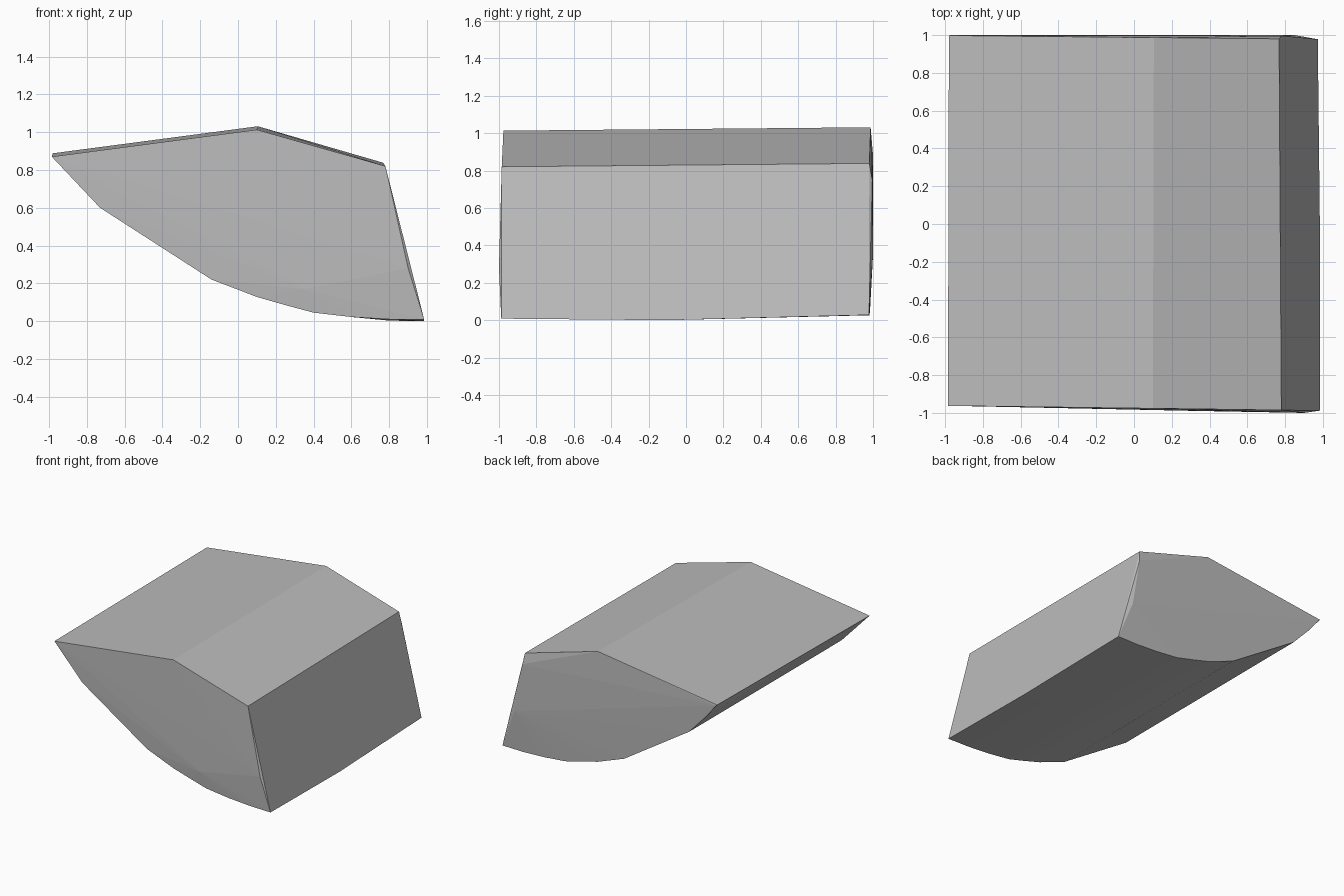
import bpy, bmesh

if "Cube" in bpy.data.objects:
    bpy.data.objects.remove(bpy.data.objects["Cube"])

# Front outline (x, z): two roof slopes, steep right side, curved underside
outline = [(-0.985, 0.87), (0.1, 1.013), (0.78, 0.82), (0.985, 0.008),
           (0.8, 0.01), (0.6, 0.022), (0.4, 0.045), (0.25, 0.085), (0.1, 0.128),
           (-0.14, 0.22), (-0.73, 0.60), (-0.88, 0.76)]


def front_y(x):
    return -0.975 - 0.013 * x


def back_y(x):
    return 0.988 - 0.01 * x


points = []
for x, z in outline:
    points.append((x, front_y(x), z))
    # the back end is lifted slightly and is a touch narrower
    lift = 0.018 if z > 0.8 else 0.02 * max(0, x)
    points.append((x - 0.012 if x > 0.7 else x + 0.005, back_y(x), z + lift))

# Slight bulges: end faces, and the lowest edge at mid length
points += [(0.9, -1.0, 0.28), (0.35, -0.99, 0.17),
           (0.85, 1.0, 0.35), (0.78, 0.996, 0.75), (-0.97, 1.0, 0.88),
           (0.985, -0.1, 0.0), (0.8, -0.1, 0.003)]

# Faceted stone block
bm = bmesh.new()
for p in points:
    bm.verts.new(p)
hull = bmesh.ops.convex_hull(bm, input=bm.verts)
unused = set(hull["geom_interior"]) | set(hull["geom_unused"])
bmesh.ops.delete(bm, geom=[v for v in unused if isinstance(v, bmesh.types.BMVert)],
                 context='VERTS')
bmesh.ops.recalc_face_normals(bm, faces=bm.faces)
mesh = bpy.data.meshes.new("stone_block")
bm.to_mesh(mesh)
bm.free()

grey = bpy.data.materials.new("stone grey")
grey.diffuse_color = (0.5, 0.5, 0.5, 1)
grey.use_nodes = True
grey.node_tree.nodes["Principled BSDF"].inputs["Base Color"].default_value = grey.diffuse_color
mesh.materials.append(grey)
block = bpy.data.objects.new("stone_block", mesh)
bpy.context.collection.objects.link(block)
